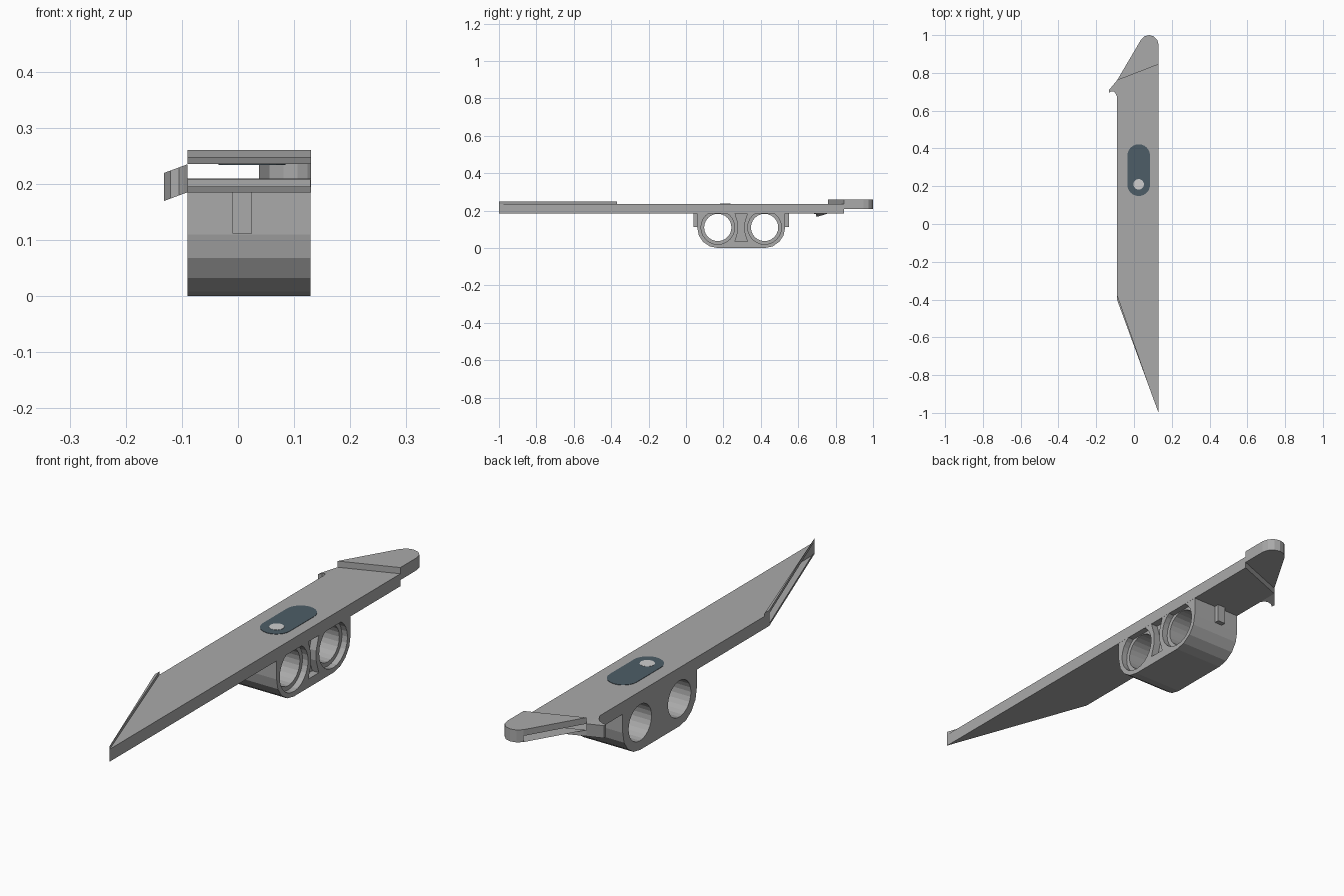
import bpy, bmesh, math

cube = bpy.data.objects.get("Cube")
if cube:
    bpy.data.objects.remove(cube, do_unlink=True)


def material(name, rgb):
    m = bpy.data.materials.new(name)
    m.use_nodes = True
    m.diffuse_color = (*rgb, 1)
    m.node_tree.nodes["Principled BSDF"].inputs["Base Color"].default_value = (*rgb, 1)
    return m


GRAY = material("light gray", (0.40, 0.40, 0.40))
SLATE = material("slate blue gray", (0.075, 0.11, 0.135))
PALE = material("pale gray", (0.62, 0.62, 0.62))


def finish(name, bm, mat):
    mesh = bpy.data.meshes.new(name)
    bm.to_mesh(mesh)
    bm.free()
    mesh.materials.append(mat)
    ob = bpy.data.objects.new(name, mesh)
    bpy.context.collection.objects.link(ob)
    return ob


def prism(name, outline, lo, hi, axis="z", mat=GRAY):
    """Extrude an outline along z (points are x, y) or x (points are y, z)."""
    place = (lambda p, h: (p[0], p[1], h)) if axis == "z" else (lambda p, h: (h, p[0], p[1]))
    bm = bmesh.new()
    a, b = [[bm.verts.new(place(p, h)) for p in outline] for h in (lo, hi)]
    bm.faces.new(a)
    bm.faces.new(b)
    for i in range(len(a)):
        j = (i + 1) % len(a)
        bm.faces.new((a[i], a[j], b[j], b[i]))
    bmesh.ops.recalc_face_normals(bm, faces=bm.faces)
    return finish(name, bm, mat)


def shell(name, sheets, walls):
    """Open shell: sheets are (outline, z, faces_up), walls are (p, q, z0, z1)."""
    bm = bmesh.new()
    for outline, z, up in sheets:
        f = bm.faces.new([bm.verts.new((x, y, z)) for x, y in outline])
        f.normal_update()
        if (f.normal.z > 0) != up:
            f.normal_flip()
    for p, q, z0, z1 in walls:
        bm.faces.new([bm.verts.new(v) for v in
                      ((*p, z0), (*q, z0), (*q, z1), (*p, z1))])
    return finish(name, bm, GRAY)


def arc(cx, cy, r, start, end, steps):
    return [(cx + r * math.cos(math.radians(start + (end - start) * i / steps)),
             cy + r * math.sin(math.radians(start + (end - start) * i / steps)))
            for i in range(steps + 1)]


def circle(cx, cy, r, n):
    return arc(cx, cy, r, 0, 360, n)[:-1]


def cut(target, cutter):
    mod = target.modifiers.new("cut", "BOOLEAN")
    mod.operation = "DIFFERENCE"
    mod.solver = "EXACT"
    mod.object = cutter
    cutter.hide_render = True
    bpy.context.view_layer.objects.active = target
    bpy.ops.object.modifier_apply(modifier=mod.name)
    bpy.data.objects.remove(cutter, do_unlink=True)


LEFT, RIGHT = 0.13, -0.09
BOTTOM, TOP = 0.185, 0.235
point, heel = (LEFT, -1.0), (RIGHT, -0.40)
back_left, back_right = (LEFT, 0.845), (RIGHT, 0.76)

# Long hollow blade, open along its slanted front
blade = [point, back_left, back_right, heel]
shell("blade", [(blade, BOTTOM, False), (blade, TOP, True)],
      [(point, back_left, BOTTOM, TOP),
       (back_right, heel, BOTTOM, TOP),
       (back_left, back_right, BOTTOM, 0.21),
       (heel, point, BOTTOM, 0.195)])
prism("slanted_lip", [point, (RIGHT, -0.37), heel], TOP, 0.248)

# Raised rear tip with a rounded corner
round_end = arc(0.08, 0.95, 0.05, 0, 148, 5)
tip = [back_left] + round_end + [back_right]
rim = [back_left] + round_end
shell("rear_tip", [(tip, 0.21, False), (tip, 0.26, True)],
      [(p, q, 0.21, 0.26) for p, q in zip(rim, rim[1:])] +
      [(round_end[-1], back_right, TOP, 0.26),
       (back_right, back_left, TOP, 0.26)])

# Small drooping hook beside the tip
hook = prism("side_hook", [(-0.09, 0.76), (-0.132, 0.71), (-0.132, 0.695),
                           (-0.12, 0.703), (-0.105, 0.70), (-0.097, 0.69),
                           (-0.09, 0.675)], BOTTOM, TOP)
for v in hook.data.vertices:
    v.co.z += (v.co.x - RIGHT) * 0.37

# Connector block with two round holes
CENTERS, AXIS_Z = (0.17, 0.42), 0.11
profile = ([(0.06, 0.208)] + arc(CENTERS[0], AXIS_Z, 0.11, 180, 270, 4) +
           arc(CENTERS[1], AXIS_Z, 0.11, 270, 360, 4) + [(0.53, 0.208)])
block = prism("connector_block", profile, RIGHT, LEFT - 0.0005, "x")
for y in CENTERS:
    cut(block, prism("hole_cutter", circle(y, AXIS_Z, 0.073, 24), -0.2, 0.2, "x"))
    cut(block, prism("rim_cutter", circle(y, AXIS_Z, 0.09, 24), LEFT - 0.025, 0.2, "x"))
mid = sum(CENTERS) / 2
waist = [(0.033, 0.035), (0.016, 0.09), (0.016, 0.13), (0.033, 0.185)]
bow = [(mid + w, z) for w, z in waist] + [(mid - w, z) for w, z in reversed(waist)]
cut(block, prism("pocket_cutter", bow, LEFT - 0.03, 0.2, "x"))

# Support ribs on both ends of the block
for name, y0, y1 in (("front_rib", 0.04, 0.07), ("back_rib", 0.52, 0.55)):
    prism(name, [(-0.01, y0), (0.025, y0), (0.025, y1), (-0.01, y1)], 0.112, 0.19)

# Thin dark inlay on top with a pale round spot
inlay = arc(0.025, 0.362, 0.06, 0, 180, 12) + arc(0.025, 0.208, 0.06, 180, 360, 12)
prism("top_inlay", inlay, TOP - 0.001, TOP + 0.0015, mat=SLATE)
prism("inlay_spot", circle(0.025, 0.21, 0.028, 16), TOP, TOP + 0.0025, mat=PALE)
